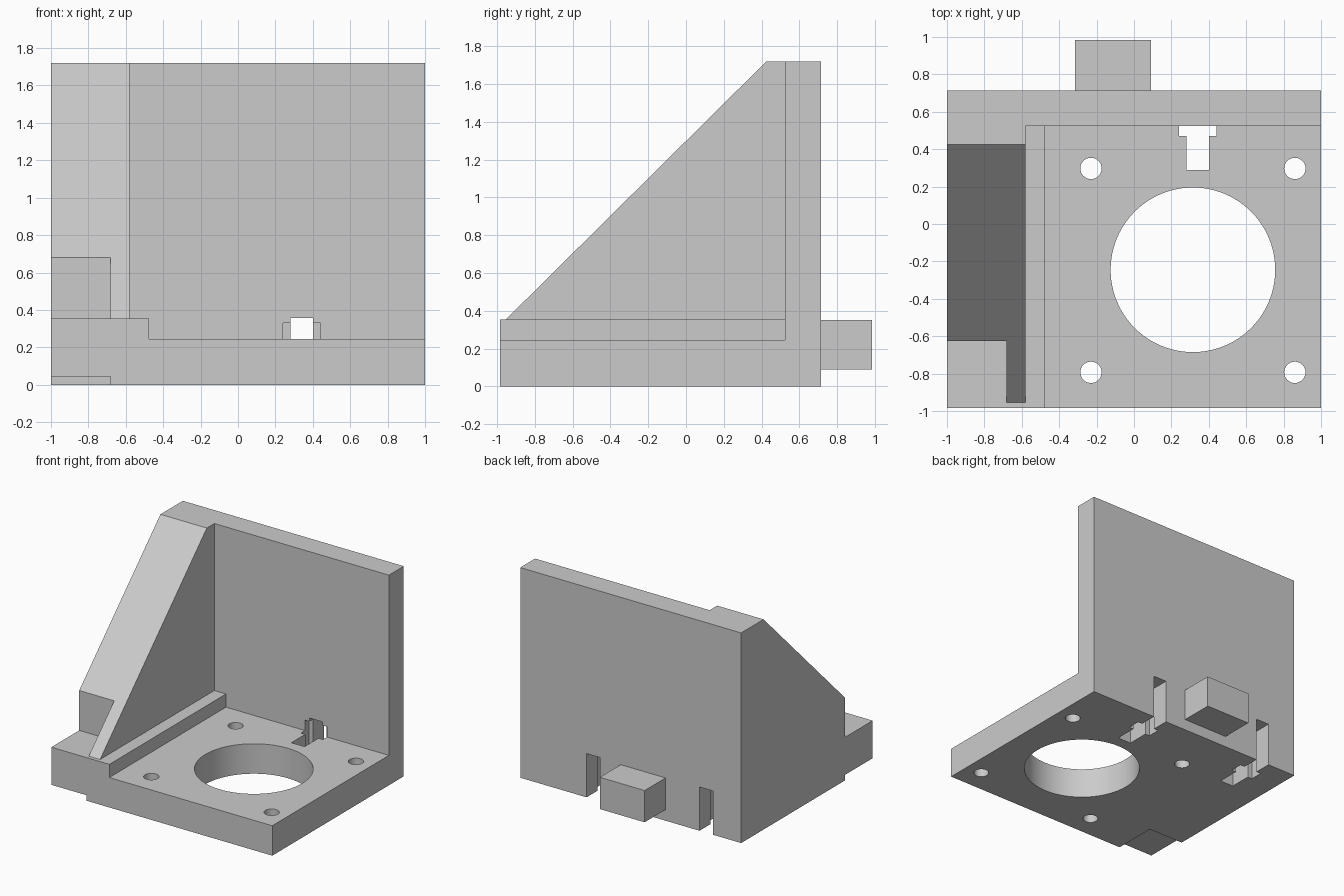
import bpy
import bmesh
import math
from mathutils import Vector

if "Cube" in bpy.data.objects:
    bpy.data.objects.remove(bpy.data.objects["Cube"], do_unlink=True)

grey = bpy.data.materials.new("plain grey")
grey.use_nodes = True
grey.diffuse_color = (0.6, 0.6, 0.6, 1)
grey.node_tree.nodes["Principled BSDF"].inputs["Base Color"].default_value = (0.6, 0.6, 0.6, 1)


def prism(name, outline, sweep):
    """Solid made by sweeping a flat outline along a vector."""
    bm = bmesh.new()
    face = bm.faces.new([bm.verts.new(p) for p in outline])
    swept = bmesh.ops.extrude_face_region(bm, geom=[face])["geom"]
    bmesh.ops.translate(bm, vec=Vector(sweep),
                        verts=[v for v in swept if isinstance(v, bmesh.types.BMVert)])
    bmesh.ops.recalc_face_normals(bm, faces=bm.faces)
    mesh = bpy.data.meshes.new(name)
    bm.to_mesh(mesh)
    bm.free()
    mesh.materials.append(grey)
    obj = bpy.data.objects.new(name, mesh)
    bpy.context.collection.objects.link(obj)
    return obj


def box(name, x, y, z):
    outline = [(x[0], y[0], z[0]), (x[1], y[0], z[0]), (x[1], y[1], z[0]), (x[0], y[1], z[0])]
    return prism(name, outline, (0, 0, z[1] - z[0]))


def cylinder(name, x, y, radius, sides):
    ring = [2 * math.pi * i / sides for i in range(sides)]
    outline = [(x + radius * math.cos(a), y + radius * math.sin(a), -0.1) for a in ring]
    return prism(name, outline, (0, 0, 0.6))


def cut(part, cutters):
    bpy.context.view_layer.objects.active = part
    for cutter in cutters:
        mod = part.modifiers.new("cut", "BOOLEAN")
        mod.operation = "DIFFERENCE"
        mod.solver = "EXACT"
        mod.object = cutter
        bpy.ops.object.modifier_apply(modifier=mod.name)


FRONT, WALL, BACK = -0.985, 0.523, 0.715
LEDGE, TOP = 0.353, 1.72

# Base plate with a raised ledge under the gusset
step = [(-1, 0), (1, 0), (1, 0.245), (-0.475, 0.245), (-0.475, LEDGE), (-1, LEDGE)]
base = prism("base_plate", [(x, FRONT, z) for x, z in step], (0, WALL - FRONT, 0))

# Upright wall and the locating tab behind it
wall = box("back_wall", (-1, 1), (WALL, BACK), (0, TOP))
box("locating_tab", (-0.315, 0.09), (BACK, 0.985), (0.09, 0.35))

# Sloping gusset
slope = [(-0.955, LEDGE), (WALL, LEDGE), (WALL, TOP), (0.425, TOP)]
gusset = prism("gusset", [(-1, y, z) for y, z in slope], (0.42, 0, 0))

# Screw slots with wider nut traps, open at the bottom and back
slots = []
for x in (0.34, -0.683):
    slots.append(box("slot_cutter", (x - 0.06, x + 0.06), (0.29, 0.8), (-0.1, 0.358)))
    slots.append(box("nut_cutter", (x - 0.1, x + 0.1), (0.47, 0.573), (-0.1, 0.33)))

# Motor opening, four screw holes, and corner clearance above and below
holes = [cylinder("opening_cutter", 0.315, -0.245, 0.44, 96)]
for dx in (-0.545, 0.545):
    for dy in (-0.545, 0.545):
        holes.append(cylinder("screw_cutter", 0.315 + dx, -0.248 + dy, 0.057, 32))
notch = box("notch_cutter", (-1.1, -0.683), (-1.1, -0.625), (-0.1, 0.045))
pocket = box("pocket_cutter", (-1.1, -0.683), (-1.1, -0.625), (0.3, 1))

cut(base, slots + holes + [notch])
cut(wall, slots)
cut(gusset, slots + [pocket])
for cutter in slots + holes + [notch, pocket]:
    bpy.data.objects.remove(cutter, do_unlink=True)

# Round hole walls smooth, all corners sharp
bpy.ops.object.select_all(action="DESELECT")
base.select_set(True)
bpy.context.view_layer.objects.active = base
bpy.ops.object.shade_smooth_by_angle(angle=math.radians(30))
